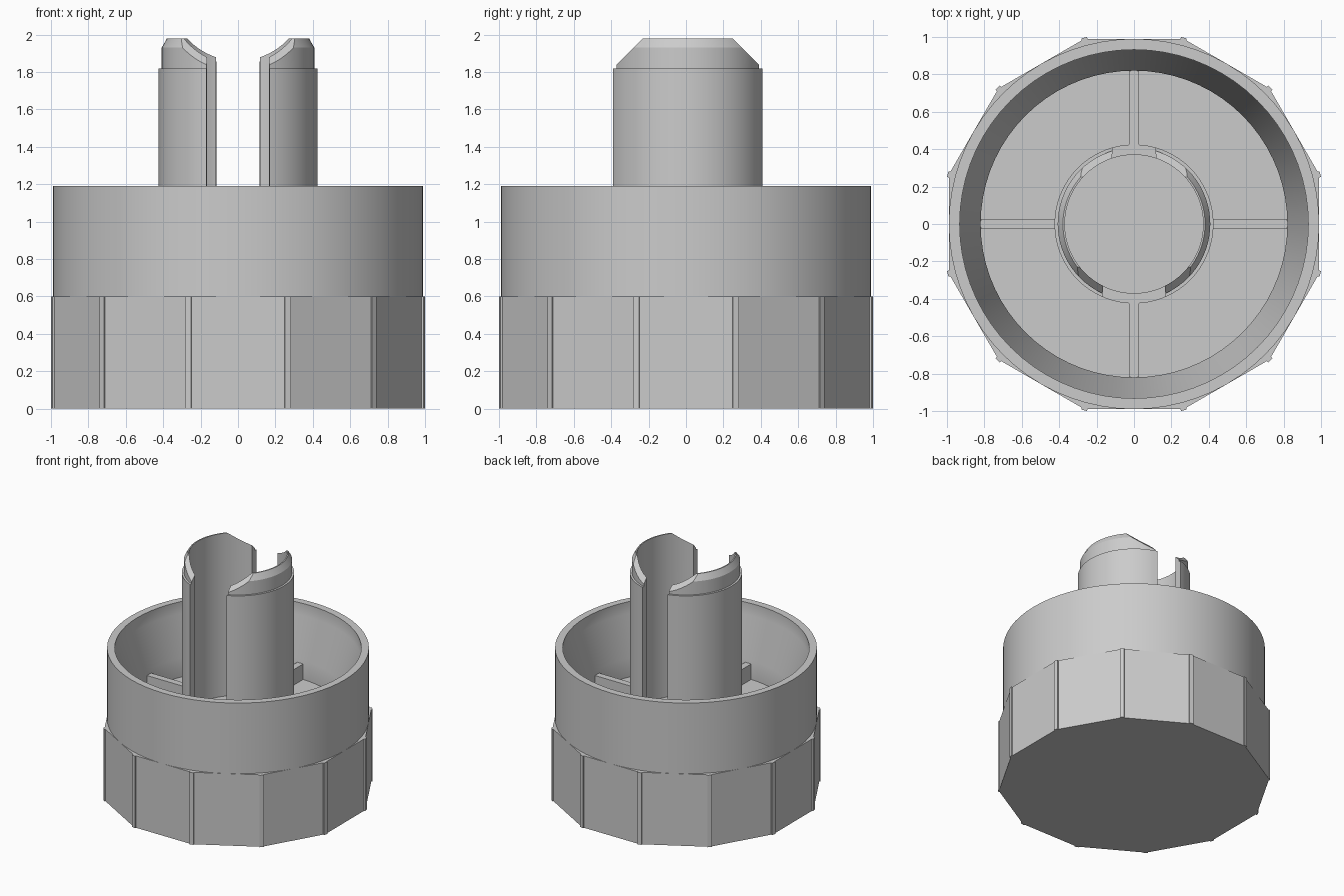
import bpy, bmesh, math
from mathutils import Vector, Matrix

cube = bpy.data.objects.get("Cube")
if cube:
    bpy.data.objects.remove(cube)

GREY = (0.6, 0.6, 0.6, 1.0)
mat = bpy.data.materials.new("plain grey")
mat.use_nodes = True
mat.diffuse_color = GREY
mat.node_tree.nodes["Principled BSDF"].inputs["Base Color"].default_value = GREY

SIDES = 12
FLOOR = 0.62
RIB_TOP = 0.75
STEM_IN, STEM_OUT = 0.37, 0.425


def finish(bm, name, smooth=True):
    """Turn a bmesh into a named grey object."""
    bmesh.ops.remove_doubles(bm, verts=bm.verts, dist=1e-5)
    bmesh.ops.recalc_face_normals(bm, faces=bm.faces)
    mesh = bpy.data.meshes.new(name)
    bm.to_mesh(mesh)
    bm.free()
    mesh.materials.append(mat)
    obj = bpy.data.objects.new(name, mesh)
    bpy.context.collection.objects.link(obj)
    if smooth:
        bpy.ops.object.select_all(action='DESELECT')
        obj.select_set(True)
        bpy.context.view_layer.objects.active = obj
        bpy.ops.object.shade_smooth_by_angle(angle=math.radians(25))
    return obj


def lathe(profile, closed=False, steps=72):
    """Revolve (radius, z) points around the z axis."""
    bm = bmesh.new()
    verts = [bm.verts.new((r, 0, z)) for r, z in profile]
    pairs = list(zip(verts, verts[1:]))
    if closed:
        pairs.append((verts[-1], verts[0]))
    edges = [bm.edges.new(p) for p in pairs]
    bmesh.ops.spin(bm, geom=verts + edges, axis=(0, 0, 1), cent=(0, 0, 0),
                   angle=math.tau, steps=steps)
    bmesh.ops.remove_doubles(bm, verts=bm.verts, dist=1e-5)
    return bm


def slice_off(bm, point, normal):
    """Remove everything on the normal side of a plane and cap the cut."""
    geom = bm.verts[:] + bm.edges[:] + bm.faces[:]
    bmesh.ops.bisect_plane(bm, geom=geom, plane_co=point, plane_no=normal, clear_outer=True)
    open_edges = [e for e in bm.edges if e.is_boundary]
    bmesh.ops.holes_fill(bm, edges=open_edges, sides=0)


# Twelve-sided grip with a slim square ridge on each corner
bm = bmesh.new()
apothem, half_ridge = 0.99, 0.016
corner = apothem / math.cos(math.pi / SIDES)
foot = corner - half_ridge * math.tan(math.pi / SIDES)
outline = []
for i in range(SIDES):
    turn = Matrix.Rotation((i + 0.5) * math.tau / SIDES, 3, 'Z')
    for r, t in ((foot, -1), (corner + 0.006, -1), (corner + 0.006, 1), (foot, 1)):
        outline.append(bm.verts.new(turn @ Vector((r, t * half_ridge, 0))))
bottom = bm.faces.new(outline)
top = bmesh.ops.extrude_face_region(bm, geom=[bottom])["geom"]
bmesh.ops.translate(bm, vec=(0, 0, 0.6), verts=[v for v in top if isinstance(v, bmesh.types.BMVert)])
finish(bm, "grip_base", smooth=False)

# Open round collar with a tapered inner wall and floor
finish(lathe([(0.99, 0.6), (0.99, 1.19), (0.932, 1.19), (0.932, 1.09),
              (0.82, 0.78), (0.82, FLOOR), (0, FLOOR)]), "collar")

# Low ring joining the two stem halves at the floor
finish(lathe([(STEM_IN, FLOOR - 0.01), (STEM_OUT, FLOOR - 0.01),
              (STEM_OUT, RIB_TOP), (STEM_IN, RIB_TOP)], closed=True), "stem_ring")

# Split stem: one half cut from a tube, then mirrored
bm = lathe([(STEM_IN, RIB_TOP), (STEM_OUT, RIB_TOP), (STEM_OUT, 1.82), (0.408, 1.82),
            (0.408, 1.93), (0.38, 1.98), (STEM_IN, 1.98)], closed=True)
slice_off(bm, (0.142, 0, 0), (-0.8, -0.055, 0))
slice_off(bm, (0, -0.23, 1.98), (0, -1, 1))
slice_off(bm, (0, 0.25, 1.98), (0, 1, 1))
stem = finish(bm, "split_stem")
mirror = stem.modifiers.new("other_half", 'MIRROR')
mirror.use_clip = False

# Four floor ribs between stem and collar wall
for i, side in enumerate(("left", "back", "right", "front")):
    bm = bmesh.new()
    bmesh.ops.create_cube(bm, size=1)
    inner, outer = STEM_OUT - 0.02, 0.83
    bmesh.ops.scale(bm, vec=(outer - inner, 0.055, RIB_TOP - FLOOR + 0.01), verts=bm.verts)
    bmesh.ops.translate(bm, vec=((inner + outer) / 2, 0, (RIB_TOP + FLOOR - 0.012) / 2), verts=bm.verts)
    bmesh.ops.rotate(bm, matrix=Matrix.Rotation(i * math.pi / 2, 3, 'Z'), verts=bm.verts)
    finish(bm, side + "_rib", smooth=False)
